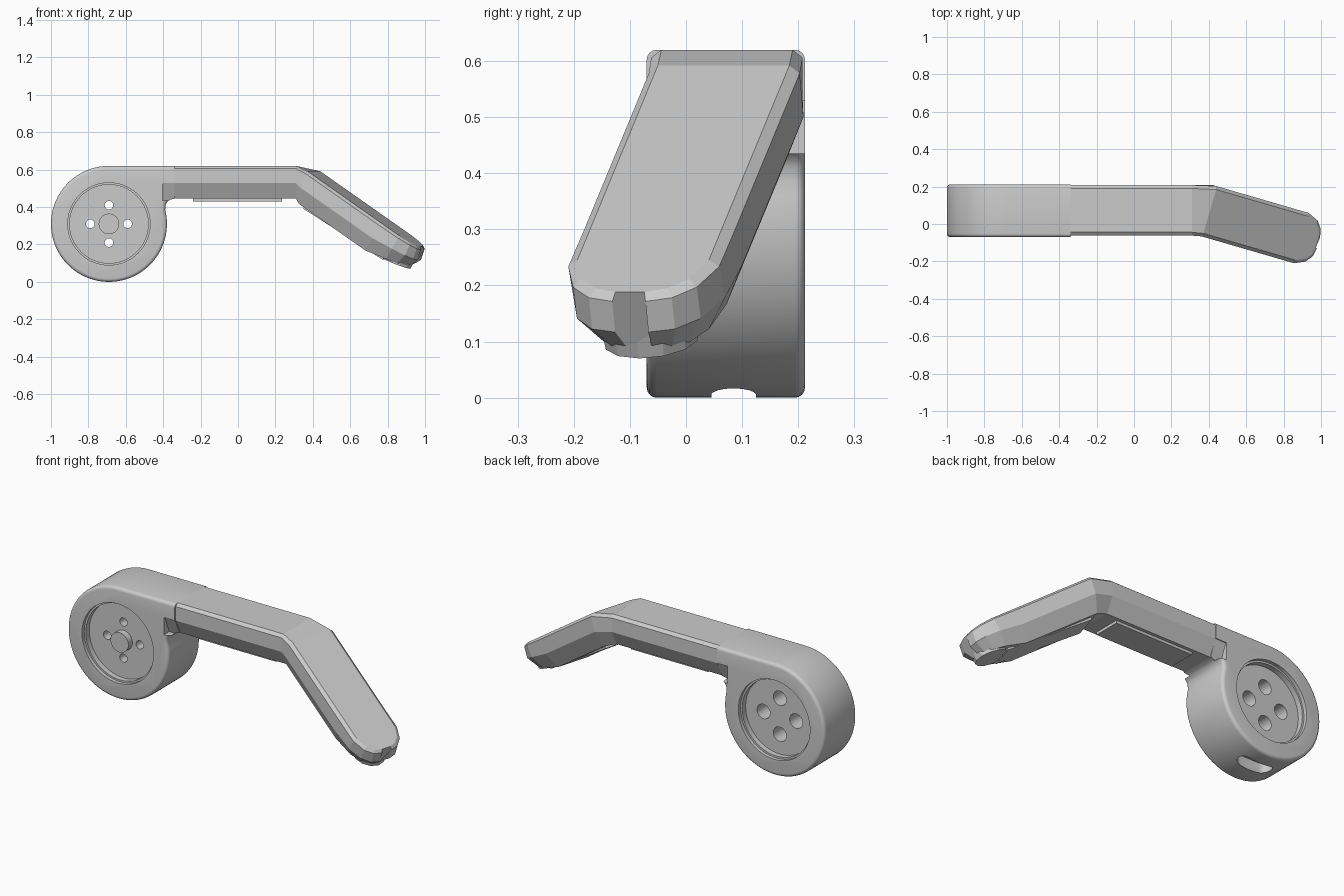
import bpy, bmesh
from math import sin, cos, radians, pi
from mathutils import Matrix, Vector

if "Cube" in bpy.data.objects:
    bpy.data.objects.remove(bpy.data.objects["Cube"])


def new_object(name, bm):
    bmesh.ops.recalc_face_normals(bm, faces=bm.faces)
    mesh = bpy.data.meshes.new(name)
    bm.to_mesh(mesh)
    bm.free()
    ob = bpy.data.objects.new(name, mesh)
    bpy.context.collection.objects.link(ob)
    return ob


def loft(name, rings):
    bm = bmesh.new()
    vs = [[bm.verts.new(p) for p in r] for r in rings]
    n = len(rings[0])
    for a, b in zip(vs, vs[1:]):
        for i in range(n):
            j = (i + 1) % n
            bm.faces.new((a[i], a[j], b[j], b[i]))
    bm.faces.new(vs[0])
    bm.faces.new(vs[-1][::-1])
    return new_object(name, bm)


def cylinder_y(name, x, z, r, y0, y1, segs=48):
    ring = [(x + r * cos(2 * pi * i / segs), z + r * sin(2 * pi * i / segs)) for i in range(segs)]
    return loft(name, [[(px, y, pz) for px, pz in ring] for y in (y0, y1)])


def cut(ob, cutter):
    cutter.hide_render = True
    m = ob.modifiers.new("cut", 'BOOLEAN')
    m.operation, m.solver, m.object = 'DIFFERENCE', 'EXACT', cutter
    bpy.ops.object.select_all(action='DESELECT')
    bpy.context.view_layer.objects.active = ob
    ob.select_set(True)
    bpy.ops.object.modifier_apply(modifier=m.name)
    bpy.data.objects.remove(cutter)


def smooth(ob):
    bpy.ops.object.select_all(action='DESELECT')
    bpy.context.view_layer.objects.active = ob
    ob.select_set(True)
    bpy.ops.object.shade_smooth_by_angle(angle=radians(30))


# Hub: round housing whose top runs straight into a neck
CX, CZ, R = -0.69, 0.31, 0.31
Y0, Y1, NECK = -0.07, 0.212, -0.34
profile = [(NECK, 0.62)]
for i in range(61):
    a = radians(90 + 284 * i / 60)
    profile.append((CX + R * cos(a), CZ + R * sin(a)))
profile += [(-0.387, 0.412), (-0.378, 0.428), (-0.364, 0.439), (NECK, 0.445)]
hub = loft("hub_housing", [[(x, y, z) for x, z in profile] for y in (Y0, Y1)])

# Rounded rims on both faces of the hub
bm = bmesh.new()
bm.from_mesh(hub.data)
rim = [e for e in bm.edges
       if abs(e.verts[0].co.y - e.verts[1].co.y) < 1e-5
       and min(v.co.x for v in e.verts) < NECK - 0.005]
bmesh.ops.bevel(bm, geom=rim, offset=0.018, segments=4, profile=0.5, affect='EDGES')
bm.to_mesh(hub.data)
bm.free()

# Stepped recesses, front and back
for y, s in ((Y0, 1), (Y1, -1)):
    cut(hub, cylinder_y("recess_cutter", CX, CZ, 0.22, y - s * 0.05, y + s * 0.02, 64))
    cut(hub, cylinder_y("recess_cutter", CX, CZ, 0.21, y - s * 0.05, y + s * 0.05, 64))

# Four screw holes, counterbored from the back
for k in range(4):
    hx, hz = CX + 0.1 * cos(k * pi / 2), CZ + 0.1 * sin(k * pi / 2)
    cut(hub, cylinder_y("hole_cutter", hx, hz, 0.023, -0.1, 0.3, 24))
    cut(hub, cylinder_y("hole_cutter", hx, hz, 0.04, 0.03, 0.3, 24))

# Rounded slot in the bottom of the hub
slot = []
for c, start in ((0.06, -90), (-0.06, 90)):
    for i in range(9):
        a = radians(start + 180 * i / 8)
        slot.append((CX + c + 0.04 * cos(a), 0.085 + 0.04 * sin(a)))
cut(hub, loft("slot_cutter", [[(x, y, z) for x, y in slot] for z in (-0.05, 0.06)]))

# Chamfers under the neck
for y, s in ((Y0, 1), (Y1, -1)):
    tri = [(y - s * 0.03, 0.53), (y + s * 0.005, 0.53), (y + s * 0.045, 0.435), (y - s * 0.03, 0.435)]
    cut(hub, loft("neck_cutter", [[(x, py, pz) for py, pz in tri] for x in (-0.405, -0.3)]))
smooth(hub)

# Centre boss
boss = cylinder_y("centre_boss", CX, CZ, 0.055, -0.055, 0.0, 32)
smooth(boss)

# Arm: straight part, then a sloping part placed in its own tilted frame
YC = 0.073
YAW = Matrix.Rotation(radians(-16.2), 3, 'Z')
FRAME = YAW @ Matrix.Rotation(radians(34), 3, 'Y')
ORIGIN = Vector((0.405, 0.067, 0.592))


def straight(x, n, h):
    return Vector((x, YC + n, 0.62 - h))


def slope(u, n, h):
    return ORIGIN + FRAME @ Vector((u, n, -h))


# layers: depth below top, side inset, end bulge
LAYERS = [(0.0, 0.018, 0.0), (0.014, 0.0, 0.015), (0.092, 0.0, 0.03), (0.175, 0.042, 0.0)]


def ring(place, half):
    left = [place(-(half - i), h, b) for h, i, b in LAYERS]
    right = [place(half - i, h, b) for h, i, b in LAYERS]
    return left + right[::-1]


rings = [ring(lambda n, h, b, x=x: straight(x, n, h), 0.135) for x in (NECK, 0.31)]
rings.append(ring(lambda n, h, b: slope(0.3 * h, n, h), 0.14))
for u, w, t in ((0.5, 1, 0), (0.62, 1, 0.2), (0.68, 0.82, 0.7), (0.71, 0.55, 1), (0.722, 0.22, 1)):
    k = 1 - 0.28 * max(0, (u - 0.5) / 0.22)
    rings.append(ring(lambda n, h, b, u=u, w=w, t=t, k=k: slope(u + b * t, n * w, h * k), 0.14))
loft("arm", rings)

# Pads along the underside
W = 0.075
loft("straight_pad", [[straight(x, n, h) for n, h in ((-W, 0.16), (W, 0.16), (W, 0.19), (-W, 0.19))]
                      for x in (-0.24, 0.235)])
loft("sloping_pad", [[slope(u, -W, 0.13), slope(u, W, 0.13), slope(u, W, h), slope(u, -W, h)]
                     for u, h in ((0.08, 0.187), (0.6, 0.166))])

# Round pad under the tip
bm = bmesh.new()
tilt = YAW @ Matrix.Rotation(radians(22), 3, 'Y')
bmesh.ops.create_cone(bm, cap_ends=True, segments=12, radius1=0.085, radius2=0.09, depth=0.05,
                      matrix=Matrix.Translation(slope(0.65, 0, 0.125)) @ tilt.to_4x4())
new_object("tip_pad", bm)
